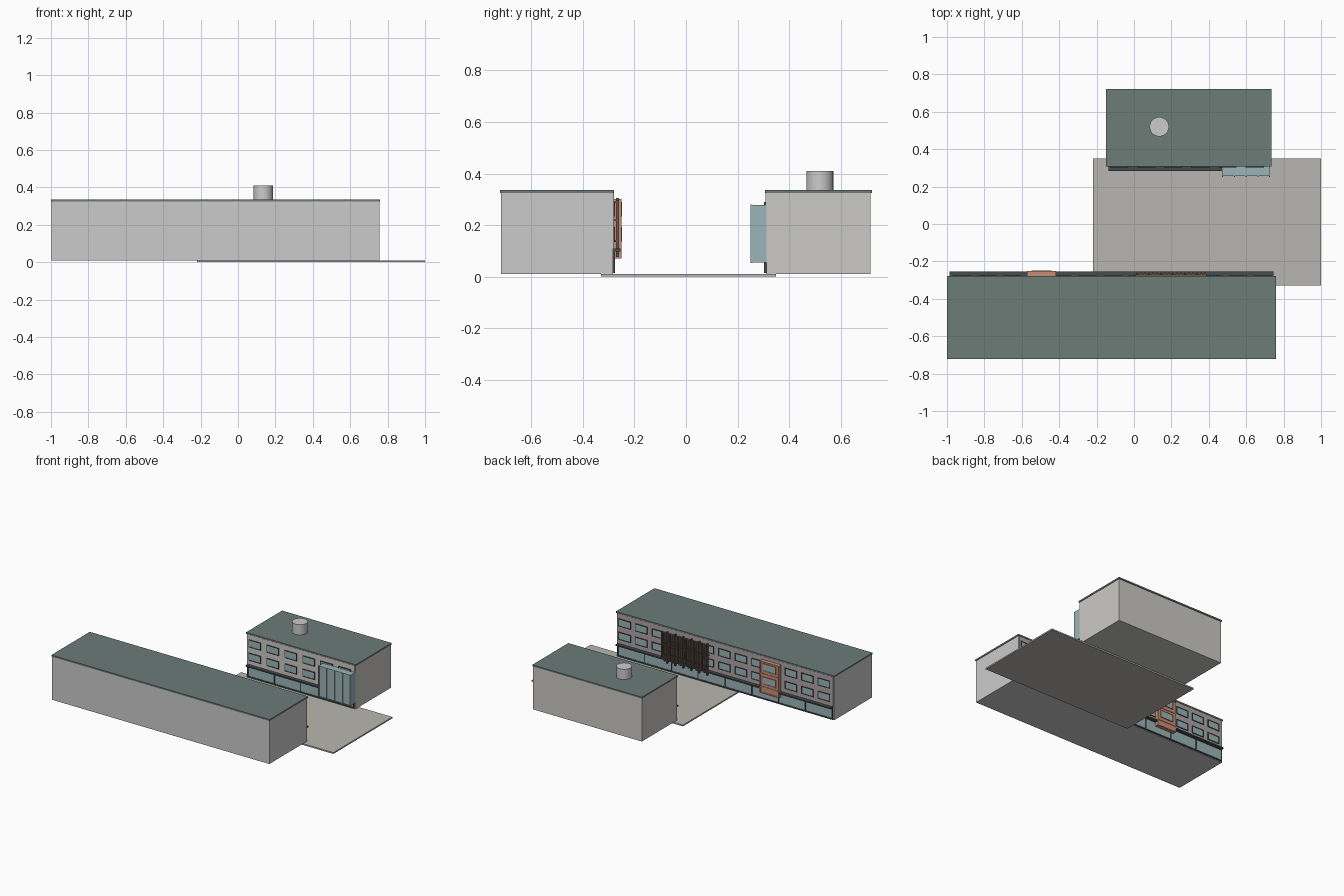
import bpy, bmesh, math
from mathutils import Matrix, Vector

if "Cube" in bpy.data.objects:
    bpy.data.objects.remove(bpy.data.objects["Cube"])


def material(name, r, g, b):
    m = bpy.data.materials.new(name)
    m.diffuse_color = (r, g, b, 1)
    m.use_nodes = True
    m.node_tree.nodes["Principled BSDF"].inputs["Base Color"].default_value = m.diffuse_color
    return m


ROOF = material("roof green", 0.15, 0.20, 0.185)
WALL = material("pale wall", 0.60, 0.59, 0.56)
BRICK = material("facade brick", 0.42, 0.38, 0.37)
GLASS = material("glass", 0.33, 0.46, 0.48)
DARK = material("dark metal", 0.06, 0.07, 0.075)
WOOD = material("brown wood", 0.16, 0.10, 0.07)
RED = material("terracotta", 0.58, 0.27, 0.19)
PAVE = material("paving", 0.48, 0.47, 0.44)


def boxes(name, specs, mat=None):
    """One object from boxes given as (x0, x1, y0, y1, z0, z1)."""
    bm = bmesh.new()
    for x0, x1, y0, y1, z0, z1 in specs:
        mtx = Matrix.Translation(Vector(((x0 + x1) / 2, (y0 + y1) / 2, (z0 + z1) / 2)))
        mtx = mtx @ Matrix.Diagonal((abs(x1 - x0), abs(y1 - y0), z1 - z0, 1))
        bmesh.ops.create_cube(bm, size=1, matrix=mtx)
    me = bpy.data.meshes.new(name)
    bm.to_mesh(me)
    bm.free()
    ob = bpy.data.objects.new(name, me)
    bpy.context.collection.objects.link(ob)
    if mat:
        me.materials.append(mat)
    return ob


def frame(x, z, w, h, ya, yb, t):
    """Four bars round an opening centred at x, z."""
    return [(x - w / 2, x + w / 2, ya, yb, z + h / 2 - t, z + h / 2),
            (x - w / 2, x + w / 2, ya, yb, z - h / 2, z - h / 2 + t),
            (x - w / 2, x - w / 2 + t, ya, yb, z - h / 2 + t, z + h / 2 - t),
            (x + w / 2 - t, x + w / 2, ya, yb, z - h / 2 + t, z + h / 2 - t)]


ROWS = (0.165, 0.262)


def street_facade(tag, x0, x1, y, d, columns, bays, wall):
    """Shopfront, canopy and two window rows; d = outward direction in y."""
    boxes(tag + "_upper_facade", [(x0 + .005, x1 - .005, y, y + d * .004, .108, .324)], wall)
    wins = [(x, z) for x in columns for z in ROWS]
    boxes(tag + "_window_glass", [(x - .045, x + .045, y, y + d * .006, z - .025, z + .025)
                                  for x, z in wins], GLASS)
    boxes(tag + "_window_frames", [b for x, z in wins
                                   for b in frame(x, z, .098, .056, y, y + d * .009, .005)], DARK)
    boxes(tag + "_canopy", [(x0 + .01, x1 - .01, y, y + d * .029, .098, .108)], DARK)
    boxes(tag + "_shop_glass", [(x0 + .012, x1 - .012, y, y + d * .005, .022, .098)], GLASS)
    step = (x1 - x0 - .024) / bays
    bars = [(x0 + .012 + i * step - .003, x0 + .012 + i * step + .003, y, y + d * .009, .02, .098)
            for i in range(bays + 1)]
    bars.append((x0 + .009, x1 - .009, y, y + d * .009, .014, .023))
    boxes(tag + "_shop_mullions", bars, DARK)


# paved court between the buildings
boxes("paved_court", [(-.22, 1.0, -.33, .35, 0, .01)], PAVE)

# long building
boxes("long_building", [(-.996, .756, -.719, -.284, .01, .326)])
boxes("long_roof", [(-1.0, .76, -.722, -.279, .325, .336)], ROOF)
street_facade("long", -.996, .756, -.284, 1, [.69 - i * .134 for i in range(13)], 8, BRICK)

# vertical wooden fins with two rails
boxes("wooden_fins", [(.015 + i * .0215 - .004, .015 + i * .0215 + .004, -.272, -.260,
                       .075 + .012 * (i % 3), .305 - .010 * (i * 2 % 3)) for i in range(18)], WOOD)
boxes("fin_rails", [(.008, .388, -.284, -.268, z, z + .006) for z in (.135, .215, .285)], WOOD)

# terracotta bay on the long building
boxes("terracotta_bay", [(-.57, -.42, -.284, -.254, .07, .30)], RED)
boxes("terracotta_bay_bands", [(-.572, -.418, -.284, -.251, z, z + .008)
                               for z in (.07, .112, .208, .294)]
      + [(x, x + .008, -.284, -.251, .07, .30) for x in (-.572, -.426)], RED)
boxes("terracotta_bay_glass", [(-.545, -.445, -.256, -.251, z - .024, z + .024)
                               for z in ROWS], GLASS)
boxes("terracotta_bay_frames", [b for z in ROWS
                                for b in frame(-.495, z, .108, .056, -.256, -.248, .005)], RED)

# short building
boxes("short_building", [(-.146, .73, .312, .717, .01, .326)], WALL)
boxes("short_roof", [(-.15, .734, .307, .722, .325, .336)], ROOF)
street_facade("short", -.146, .73, .312, -1, [-.08 + i * .145 for i in range(6)], 4, WALL)

# projecting glass bay with vertical fins
boxes("glass_bay", [(.47, .728, .256, .312, .055, .277)], GLASS)
boxes("glass_bay_fins", [(x - .003, x + .003, .250, .258, .053, .279)
                         for x in (.473, .537, .60, .663, .725)], GLASS)

# round rooftop vent
bpy.ops.mesh.primitive_cylinder_add(vertices=24, radius=.052, depth=.075, location=(.135, .52, .3725))
vent = bpy.context.object
vent.name = "roof_vent"
bpy.ops.object.shade_smooth_by_angle(angle=math.radians(30))
